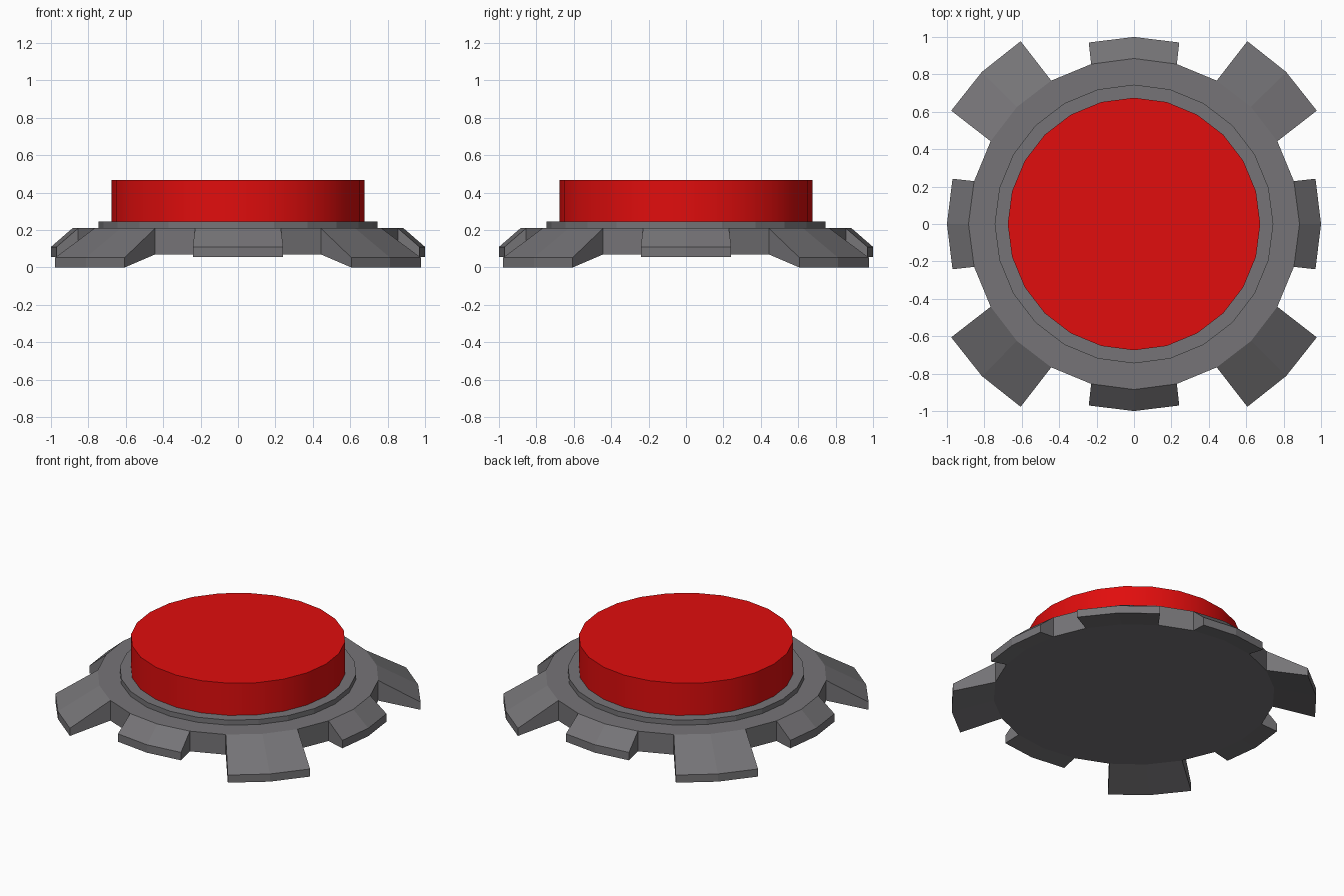
import bpy, bmesh, math

if "Cube" in bpy.data.objects:
    bpy.data.objects.remove(bpy.data.objects["Cube"])

SIDES = 24
R_BASE, Z_LOW, Z_TOP = 0.885, 0.07, 0.21


def material(name, rgb):
    m = bpy.data.materials.new(name)
    m.diffuse_color = (*rgb, 1)
    m.use_nodes = True
    m.node_tree.nodes["Principled BSDF"].inputs["Base Color"].default_value = m.diffuse_color
    return m


def polar(r, deg, z):
    a = math.radians(deg)
    return (r * math.cos(a), r * math.sin(a), z)


def finish(bm, name, mat):
    bmesh.ops.recalc_face_normals(bm, faces=bm.faces)
    me = bpy.data.meshes.new(name)
    bm.to_mesh(me)
    bm.free()
    me.materials.append(mat)
    ob = bpy.data.objects.new(name, me)
    bpy.context.collection.objects.link(ob)
    return ob


def lathe(bm, profile, cap_start=False, cap_end=False):
    rings = [[bm.verts.new(polar(r, i * 360 / SIDES, z)) for i in range(SIDES)]
             for r, z in profile]
    for a, b in zip(rings, rings[1:]):
        for i in range(SIDES):
            j = (i + 1) % SIDES
            bm.faces.new((a[i], a[j], b[j], b[i]))
    if cap_start:
        bm.faces.new(rings[0][::-1])
    if cap_end:
        bm.faces.new(rings[-1])
    return rings


def add_tab(bm, low, top, k, r_out, half, z_low, z_top):
    """Slanted tab grown from the two rim faces around ring vertex k."""
    ids = [(k + d) % SIDES for d in (-1, 0, 1)]
    angles = [k * 360 / SIDES + d * half for d in (-1, 0, 1)]
    il, it = [low[i] for i in ids], [top[i] for i in ids]
    ol = [bm.verts.new(polar(r_out, a, z_low)) for a in angles]
    ot = [bm.verts.new(polar(r_out, a, z_top)) for a in angles]
    for n in (0, 1):
        rim = bm.faces.get((il[n], il[n + 1], it[n + 1], it[n]))
        bm.faces.remove(rim)
        bm.faces.new((it[n], ot[n], ot[n + 1], it[n + 1]))
        bm.faces.new((ot[n], ol[n], ol[n + 1], ot[n + 1]))
        bm.faces.new((ol[n], il[n], il[n + 1], ol[n + 1]))
    for n in (0, 2):
        bm.faces.new((il[n], ol[n], ot[n], it[n]))
    for v, w in ((il[1], ol[1]), (it[1], ot[1])):
        assert bm.edges.get((v, w))
    # drop the inner rim edge that no longer carries faces
    e = bm.edges.get((il[1], it[1]))
    if e and not e.link_faces:
        bm.edges.remove(e)


grey = material("housing grey", (0.18, 0.175, 0.185))
red = material("button red", (0.75, 0.004, 0.004))

# Housing: base disc, raised collar, alternating small and large tabs
bm = bmesh.new()
rings = lathe(bm, [(R_BASE, Z_LOW), (R_BASE, Z_TOP), (0.745, Z_TOP),
                   (0.745, 0.245), (0.675, 0.245)], cap_start=True)
for q in range(4):
    add_tab(bm, rings[0], rings[1], q * 6, 1.0, 14, 0.055, 0.11)
    add_tab(bm, rings[0], rings[1], q * 6 + 3, 1.15, 13.2, 0.0, 0.053)
finish(bm, "housing", grey)

# Button: short round drum with smooth sides
bm = bmesh.new()
lathe(bm, [(0.675, 0.245), (0.675, 0.468)], cap_end=True)
button = finish(bm, "button", red)
bpy.context.view_layer.objects.active = button
button.select_set(True)
bpy.ops.object.shade_smooth_by_angle(angle=math.radians(30))
